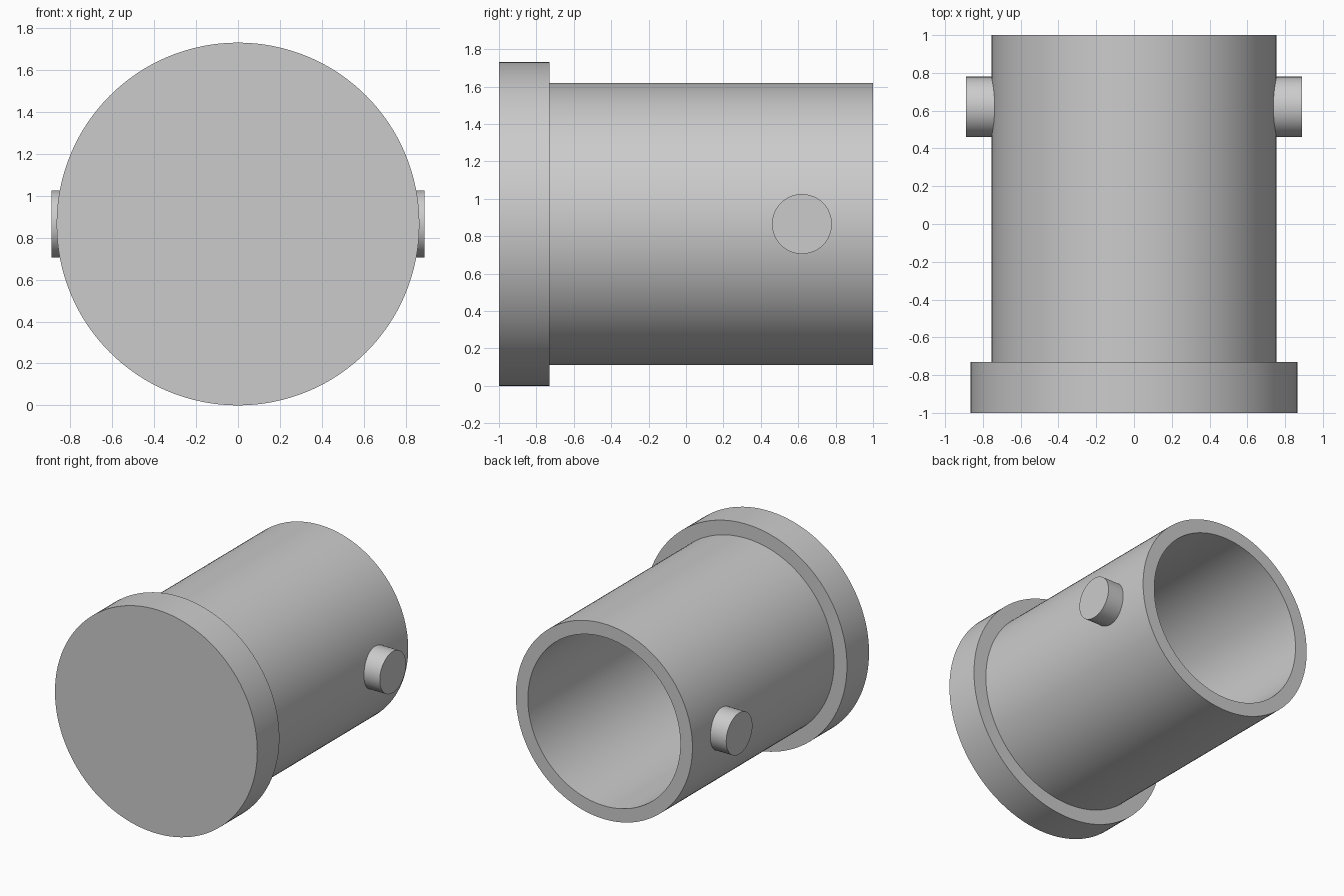
import bpy, bmesh, math
from mathutils import Matrix, Vector

if "Cube" in bpy.data.objects:
    bpy.data.objects.remove(bpy.data.objects["Cube"])

AXIS_Z = 0.865


def finish(name, bm):
    bmesh.ops.recalc_face_normals(bm, faces=bm.faces)
    mesh = bpy.data.meshes.new(name)
    bm.to_mesh(mesh)
    bm.free()
    ob = bpy.data.objects.new(name, mesh)
    bpy.context.collection.objects.link(ob)
    bpy.ops.object.select_all(action='DESELECT')
    ob.select_set(True)
    bpy.context.view_layer.objects.active = ob
    bpy.ops.object.shade_smooth_by_angle(angle=math.radians(30))
    return ob


def lathe(name, profile, steps=128):
    """Turn a (radius, y) profile around the horizontal y axis."""
    bm = bmesh.new()
    verts = [bm.verts.new((r, y, AXIS_Z)) for r, y in profile]
    edges = [bm.edges.new(pair) for pair in zip(verts, verts[1:])]
    bmesh.ops.spin(bm, geom=verts + edges, cent=(0, 0, AXIS_Z), axis=(0, 1, 0),
                   angle=math.tau, steps=steps, use_duplicate=False)
    bmesh.ops.remove_doubles(bm, verts=bm.verts, dist=1e-5)
    return finish(name, bm)


# Hollow tube with a closed, flanged front end
lathe("flanged_tube", [
    (0, -1), (0.865, -1), (0.865, -0.73), (0.755, -0.73),
    (0.755, 1), (0.652, 1), (0.652, -0.73), (0, -0.73)])

# Side pins, rooted inside the tube wall and mirrored across x
x_in, x_out = 0.70, 0.89
bm = bmesh.new()
bmesh.ops.create_cone(
    bm, cap_ends=True, segments=64, radius1=0.16, radius2=0.16, depth=x_out - x_in,
    matrix=Matrix.Translation(Vector(((x_in + x_out) / 2, 0.62, AXIS_Z)))
    @ Matrix.Rotation(math.pi / 2, 4, 'Y'))
pins = finish("side_pins", bm)
pins.modifiers.new("mirror", 'MIRROR').use_axis = (True, False, False)
